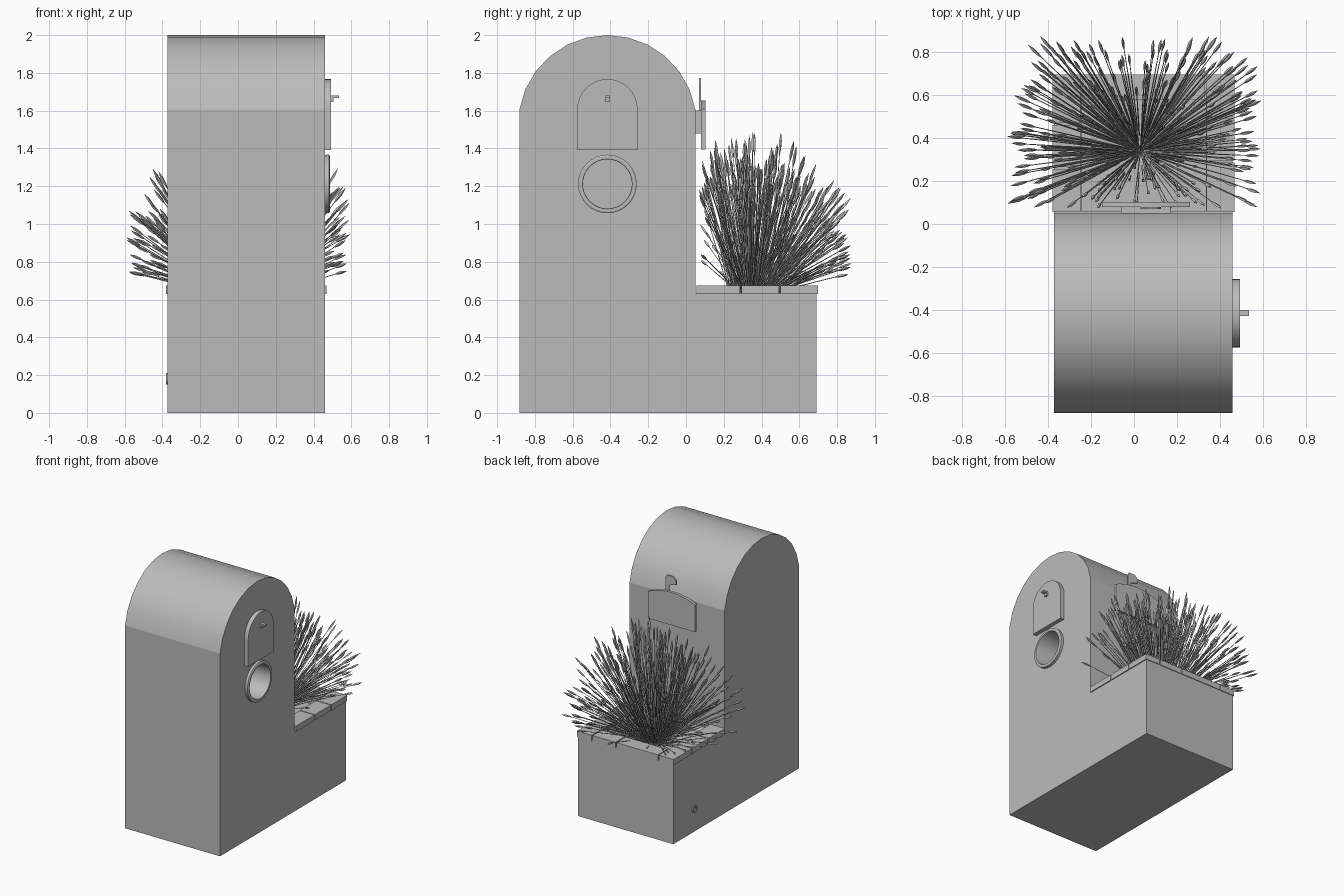
import bpy, bmesh, math, random
from mathutils import Vector

if "Cube" in bpy.data.objects:
    bpy.data.objects.remove(bpy.data.objects["Cube"])

stone = bpy.data.materials.new("plain_grey")
stone.use_nodes = True
GREY = (0.5, 0.5, 0.5, 1)
stone.diffuse_color = GREY
stone.node_tree.nodes["Principled BSDF"].inputs["Base Color"].default_value = GREY


def finish(name, bm, smooth=True):
    bmesh.ops.recalc_face_normals(bm, faces=bm.faces)
    mesh = bpy.data.meshes.new(name)
    bm.to_mesh(mesh)
    bm.free()
    mesh.materials.append(stone)
    obj = bpy.data.objects.new(name, mesh)
    bpy.context.collection.objects.link(obj)
    if smooth:
        bpy.ops.object.select_all(action="DESELECT")
        obj.select_set(True)
        bpy.context.view_layer.objects.active = obj
        bpy.ops.object.shade_smooth_by_angle(angle=math.radians(15))
    return obj


def prism(name, outline, lo, hi, axis="x"):
    """Extrude a (y, z) outline along x, or an (x, z) outline along y."""
    bm = bmesh.new()
    def place(p, d):
        return (d, p[0], p[1]) if axis == "x" else (p[0], d, p[1])
    face = bm.faces.new([bm.verts.new(place(p, lo)) for p in outline])
    new = bmesh.ops.extrude_face_region(bm, geom=[face])["geom"]
    shift = Vector(place((0, 0), hi - lo))
    bmesh.ops.translate(bm, vec=shift, verts=[v for v in new if isinstance(v, bmesh.types.BMVert)])
    return finish(name, bm)


def box(name, x0, x1, y0, y1, z0, z1):
    return prism(name, [(y0, z0), (y1, z0), (y1, z1), (y0, z1)], x0, x1)


def arch(cx, cz, half, rise, steps):
    """Circular arc from +half to -half, rising above cz."""
    r = (half * half + rise * rise) / (2 * rise)
    a0 = math.asin(max(-1, min(1, (r - rise) / r)))
    angles = [a0 + (math.pi - 2 * a0) * i / steps for i in range(steps + 1)]
    return [(cx + r * math.cos(a), cz + rise - r + r * math.sin(a)) for a in angles]


def lathe(name, profile, y, z, sides=32):
    """Spin an open (x, radius) profile about an axis parallel to x."""
    bm = bmesh.new()
    rings = []
    for x, r in profile:
        turn = [2 * math.pi * i / sides for i in range(sides)]
        rings.append([bm.verts.new((x, y + r * math.cos(a), z + r * math.sin(a))) for a in turn])
    for a, b in zip(rings, rings[1:]):
        for i in range(sides):
            j = (i + 1) % sides
            bm.faces.new((a[i], a[j], b[j], b[i]))
    bm.faces.new(rings[0])
    bm.faces.new(rings[-1])
    return finish(name, bm)


def cut(target, cutter):
    mod = target.modifiers.new("cut", "BOOLEAN")
    mod.operation = "DIFFERENCE"
    mod.object = cutter
    cutter.hide_render = True
    cutter.hide_viewport = True


# Main body: arched tower with a low planter behind it
LEFT, RIGHT, BACK, WALL, STEP = -0.373, 0.46, 0.692, 0.05, 0.635
FRONT = -0.882
MID = (FRONT + WALL) / 2
body = prism("body", [(FRONT, 0), (BACK, 0), (BACK, STEP), (WALL, STEP)]
             + arch(MID, 1.605, (WALL - FRONT) / 2, 0.395, 12), LEFT, RIGHT)
cut(body, box("planter_cutter", -0.245, 0.335, 0.06, 0.58, 0.59, 0.8))
cut(body, lathe("opening_cutter", [(0.16, 0.14), (0.55, 0.14)], MID, 1.212))

# Round pipe opening and small drain on the sides
lathe("round_pipe", [(0.17, 0.145), (0.482, 0.155), (0.486, 0.148), (0.486, 0.132),
                     (0.478, 0.13), (0.18, 0.13)], MID, 1.212)
lathe("drain_pipe", [(LEFT + 0.01, 0.03), (LEFT - 0.008, 0.03), (LEFT - 0.008, 0.02),
                     (LEFT + 0.005, 0.02)], 0.43, 0.18, 16)

# Arched door with a hooked handle
prism("side_door", [(MID - 0.16, 1.392), (MID + 0.16, 1.392)] + arch(MID, 1.607, 0.16, 0.16, 16),
      RIGHT - 0.005, 0.493)
box("handle_stem", 0.49, 0.506, MID - 0.014, MID + 0.014, 1.645, 1.68)
box("handle_bar", 0.5, 0.535, MID - 0.014, MID + 0.014, 1.667, 1.68)

# Sign on the back wall with its bracket and flag
prism("sign_board", [(-0.15, 1.395), (0.26, 1.395)] + arch(0.055, 1.61, 0.205, 0.045, 10),
      0.08, 0.103, "y")
box("sign_bracket", -0.06, 0.17, WALL - 0.005, 0.082, 1.48, 1.6)
prism("flag", [(0.125, 1.56), (0.125, 1.75), (0.11, 1.772), (0.06, 1.77), (0.03, 1.745),
               (0.03, 1.71), (0.07, 1.7), (0.095, 1.69), (0.095, 1.56)], 0.07, 0.08, "y")

# Coping slabs around the planter
for side, x0, x1, cuts in (("left", 0.338, 0.468, (0.055, 0.295, 0.5, 0.706)),
                           ("right", -0.38, -0.25, (0.055, 0.265, 0.47, 0.706))):
    for i, (a, b) in enumerate(zip(cuts, cuts[1:])):
        box(f"{side}_slab_{i + 1}", x0, x1, a, b - 0.008, STEP - 0.005, 0.675)
for i, (x0, x1) in enumerate(((-0.242, 0.122), (0.13, 0.33))):
    box(f"back_slab_{i + 1}", x0, x1, 0.58, 0.698, STEP - 0.005, 0.675)

# Clump of grass: thin stems, each ending in a slim seed head
random.seed(4)
STEM = ((0, 0.003), (0.45, 0.003), (0.87, 0.002), (0.9, 0.007), (0.95, 0.008), (1, 0.0008))
bm = bmesh.new()
count = 0
while count < 330:
    phi = random.uniform(0, 2 * math.pi)
    lean = random.uniform(0, 1) ** 0.8 * math.radians(78)
    length = (0.92 - 0.22 * lean / 1.36) * random.uniform(0.72, 1)
    out = Vector((math.cos(phi), math.sin(phi), 0))
    base = Vector((0.03, 0.34, 0.59)) + out * random.uniform(0, 0.13)
    direction = out * math.sin(lean) + Vector((0, 0, math.cos(lean)))
    droop = Vector((0, 0, -0.05)) * math.sin(lean)
    tip = base + direction * length + droop
    if tip.y < 0.065 or tip.y > 0.88 or abs(tip.x) > 0.6 or tip.z < 0.73:
        continue
    count += 1
    across = direction.cross(Vector((0.3, 0.2, 1))).normalized()
    up = across.cross(direction).normalized()
    rings = []
    for t, r in STEM:
        c = base + direction * length * t + droop * t * t
        rings.append([bm.verts.new(c + (across * math.cos(a) + up * math.sin(a)) * r)
                      for a in (0, math.pi / 2, math.pi, 1.5 * math.pi)])
    for a, b in zip(rings, rings[1:]):
        for i in range(4):
            bm.faces.new((a[i], a[(i + 1) % 4], b[(i + 1) % 4], b[i]))
finish("grass_clump", bm, smooth=False)
